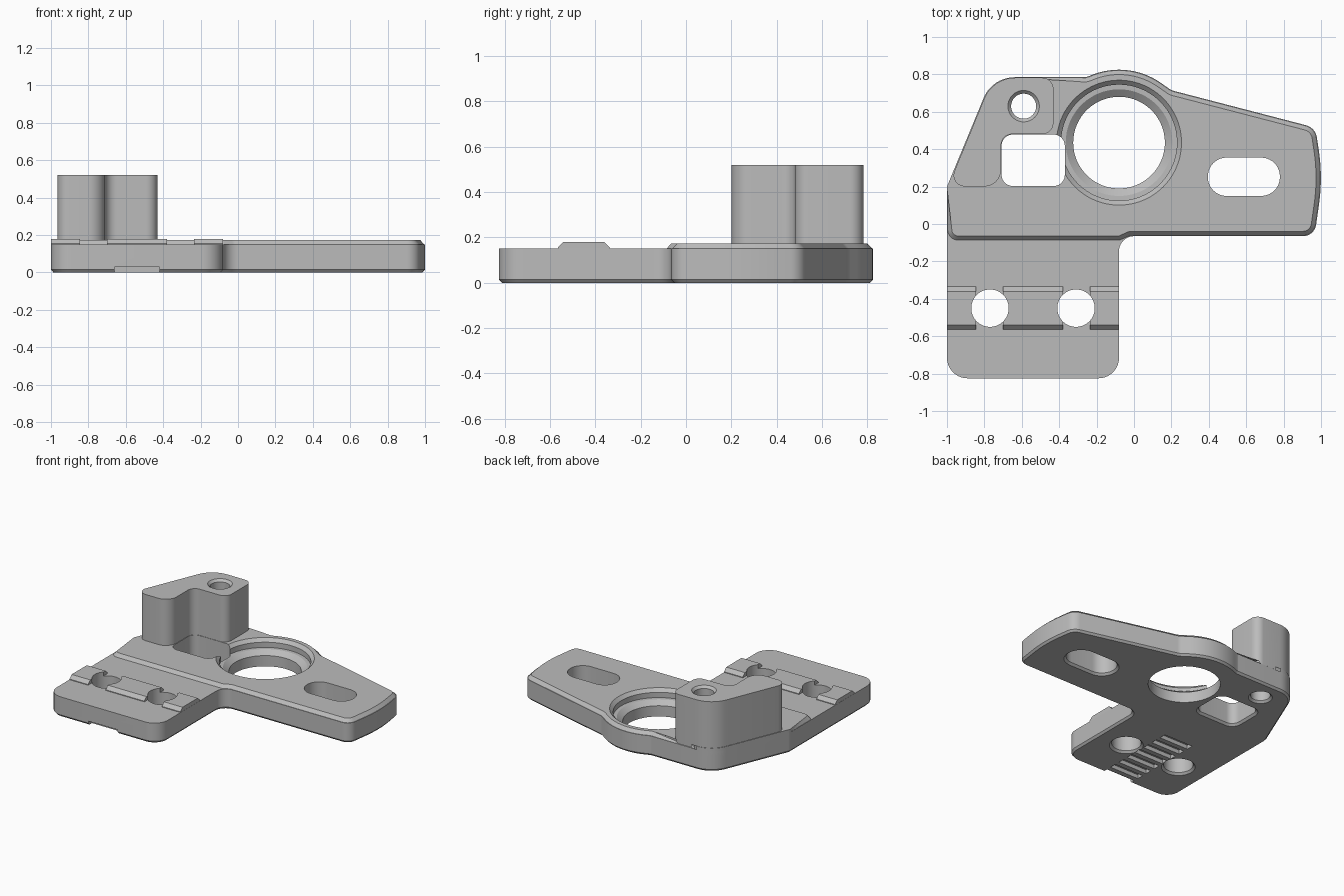
import bpy, bmesh, math
from mathutils import Vector, Matrix

if "Cube" in bpy.data.objects:
    bpy.data.objects.remove(bpy.data.objects["Cube"])

GREY = (0.5, 0.5, 0.5, 1)
grey = bpy.data.materials.new("light_grey")
grey.use_nodes = True
grey.diffuse_color = GREY
grey.node_tree.nodes["Principled BSDF"].inputs["Base Color"].default_value = GREY


def rounded(corners, steps=10):
    """Counter-clockwise outline from (x, y, radius) corners."""
    out = []
    for i, (x, y, r) in enumerate(corners):
        p = Vector((x, y))
        if r == 0:
            out.append(p)
            continue
        a = (Vector(corners[i - 1][:2]) - p).normalized()
        b = (Vector(corners[(i + 1) % len(corners)][:2]) - p).normalized()
        half = a.angle(b) / 2
        centre = p + (a + b).normalized() * r / math.sin(half)
        start = p + a * r / math.tan(half) - centre
        turn = math.pi - 2 * half
        if a.x * b.y - a.y * b.x > 0:
            turn = -turn
        for k in range(steps + 1):
            out.append(centre + Matrix.Rotation(turn * k / steps, 2) @ start)
    return out


def circle(x, y, r, n=64):
    return [Vector((x + r * math.cos(2 * math.pi * k / n),
                    y + r * math.sin(2 * math.pi * k / n))) for k in range(n)]


def rect(x0, x1, y0, y1, r=0):
    return rounded([(x0, y0, r), (x1, y0, r), (x1, y1, r), (x0, y1, r)])


def inset(pts, d, keep=None):
    """Move an outline inwards by d, leaving points where keep is true."""
    out = []
    for i, p in enumerate(pts):
        e1 = (p - pts[i - 1]).normalized()
        e2 = (pts[(i + 1) % len(pts)] - p).normalized()
        n1, n2 = Vector((-e1.y, e1.x)), Vector((-e2.y, e2.x))
        hold = keep and keep(p)
        out.append(p if hold else p + (n1 + n2) * d / (1 + n1.dot(n2)))
    return out


def loft(name, pts, layers, keep=None, along_x=False):
    """Solid from one outline stacked through (height, inset) layers."""
    bm = bmesh.new()
    rings = [[bm.verts.new((p.x, p.y, z)) for p in inset(pts, d, keep)]
             for z, d in layers]
    n = len(pts)
    for lo, hi in zip(rings, rings[1:]):
        for i in range(n):
            j = (i + 1) % n
            bm.faces.new((lo[i], lo[j], hi[j], hi[i]))
    bm.faces.new(rings[0][::-1])
    bm.faces.new(rings[-1])
    if along_x:
        for v in bm.verts:
            v.co = (v.co.z, v.co.x, v.co.y)
    bmesh.ops.recalc_face_normals(bm, faces=bm.faces)
    me = bpy.data.meshes.new(name)
    bm.to_mesh(me)
    bm.free()
    me.materials.append(grey)
    ob = bpy.data.objects.new(name, me)
    bpy.context.collection.objects.link(ob)
    return ob


def combine(body, tool, operation):
    mod = body.modifiers.new("bool", "BOOLEAN")
    mod.operation = operation
    mod.solver = "EXACT"
    mod.object = tool
    bpy.context.view_layer.objects.active = body
    bpy.ops.object.modifier_apply(modifier=mod.name)
    bpy.data.objects.remove(tool)


# Shared back part of the outline: right end, ring shoulder, left slope
BORE = Vector((-0.08, 0.435))
shoulder = [(BORE.x + 0.39 * math.cos(math.radians(a)),
             BORE.y + 0.39 * math.sin(math.radians(a)), 0) for a in range(54, 115, 4)]
back = [(0.965, -0.065, 0.07), (1.01, 0.25, 1.0), (0.97, 0.515, 0.08),
        (0.2, 0.715, 0.08)] + shoulder + [
        (-0.26, 0.785, 0.03), (-0.758, 0.785, 0.18), (-1, 0.2, 0.05)]

# Base plate with a small chamfer underneath
base = rounded([(-1, -0.825, 0.11), (-0.08, -0.825, 0.11), (-0.08, -0.065, 0.08)] + back)
body = loft("bracket_plate", base, [(0, 0.013), (0.015, 0), (0.15, 0)])

# Raised upper layer with chamfered rim, square-edged on the tower side
upper = rounded([(-1, -0.09, 0.06), (-0.075, -0.09, 0.03), (-0.02, -0.065, 0.03)] + back)
combine(body, loft("upper_layer", upper, [(0.1, 0.002), (0.148, 0.002), (0.174, 0.026)],
                   keep=lambda p: p.x < -0.43 and p.y > -0.03), "UNION")

# Tower wrapped around the square opening
tower = rounded([(-0.995, 0.2, 0.06), (-0.71, 0.2, 0.09), (-0.71, 0.48, 0.06),
                 (-0.43, 0.48, 0.06), (-0.43, 0.783, 0.06), (-0.756, 0.783, 0.18)])
combine(body, loft("tower", tower, [(0.12, 0.001), (0.52, 0.001)]), "UNION")

# Ribs across the front tongue
rib = [Vector(p) for p in ((-0.565, 0.13), (-0.335, 0.13), (-0.335, 0.155),
                           (-0.36, 0.18), (-0.54, 0.18), (-0.565, 0.155))]
for x0, x1 in ((-0.999, -0.845), (-0.7, -0.38), (-0.235, -0.081)):
    combine(body, loft("rib", rib, [(x0, 0), (x1, 0)], along_x=True), "UNION")

# Through holes, flared at the underside
flare = [(-0.02, -0.035), (0.015, 0), (0.3, 0)]
for name, pts in (("left_bolt_hole", circle(-0.31, -0.45, 0.1)),
                  ("right_bolt_hole", circle(-0.77, -0.45, 0.1)),
                  ("slot", rect(0.395, 0.78, 0.15, 0.355, 0.1))):
    combine(body, loft(name, pts, flare), "DIFFERENCE")
combine(body, loft("square_opening", rect(-0.708, -0.37, 0.203, 0.478, 0.06),
                   flare[:2] + [(0.19, 0)]), "DIFFERENCE")

# Stepped main bore and tower screw hole
combine(body, loft("main_bore", circle(*BORE, 0.245, 96),
                   [(-0.02, 0), (0.08, 0), (0.11, -0.04), (0.111, -0.065),
                    (0.15, -0.065), (0.18, -0.095)]), "DIFFERENCE")
combine(body, loft("screw_hole", circle(-0.59, 0.63, 0.067),
                   flare[:2] + [(0.503, 0), (0.54, -0.037)]), "DIFFERENCE")

# Row of grip grooves underneath, the last open at the front
for i in range(8):
    y = -0.2 - 0.087 * i
    combine(body, loft("groove", rect(-0.66, -0.42, y - 0.025, y + 0.025),
                       [(-0.02, 0), (0.03, 0)]), "DIFFERENCE")

bpy.ops.object.select_all(action="DESELECT")
body.select_set(True)
bpy.context.view_layer.objects.active = body
bpy.ops.object.shade_smooth_by_angle(angle=math.radians(25))
